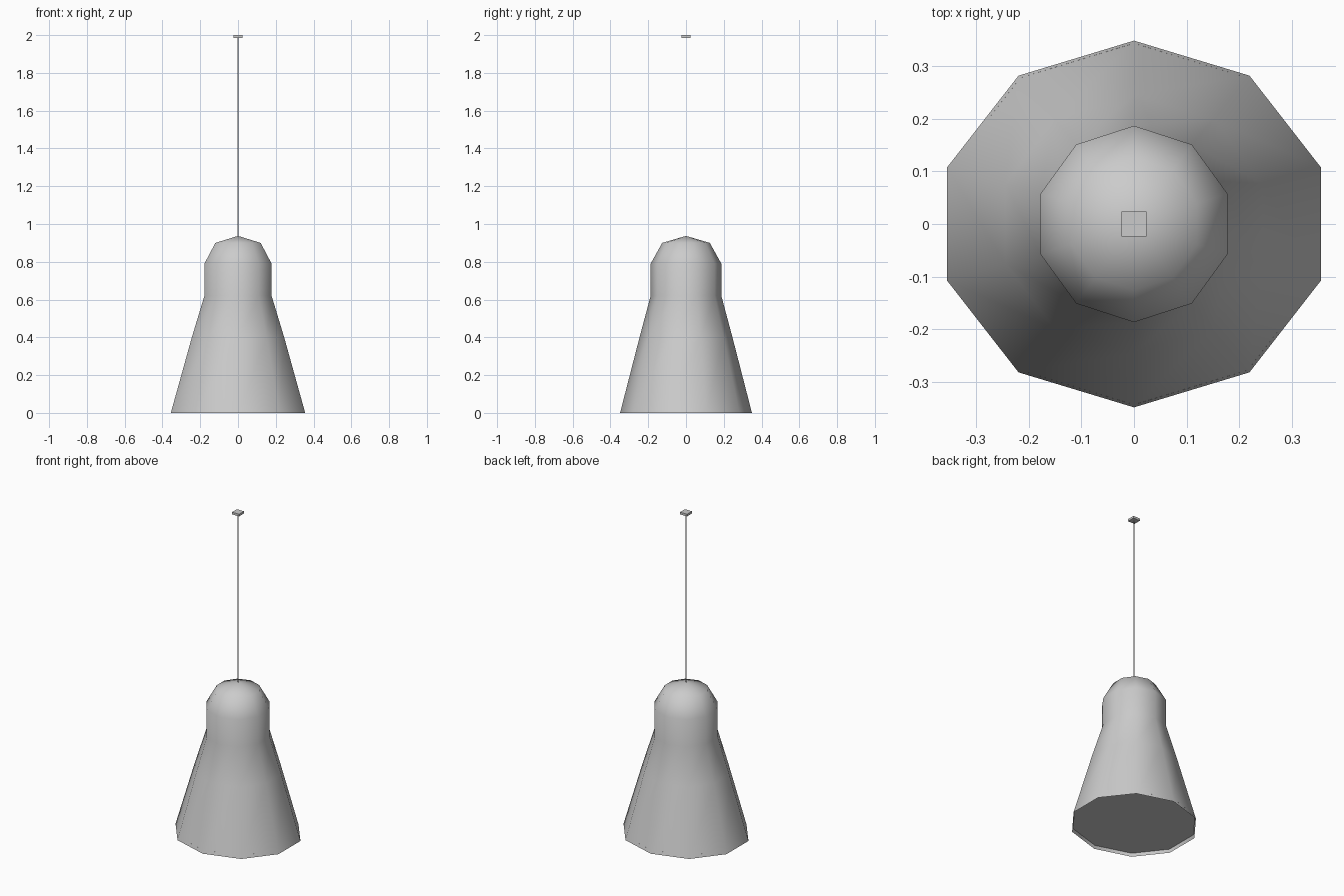
import bpy, bmesh, math

cube = bpy.data.objects.get("Cube")
if cube:
    bpy.data.objects.remove(cube)

grey = bpy.data.materials.new("light grey")
grey.use_nodes = True
colour = (0.6, 0.6, 0.6, 1)
grey.diffuse_color = colour
grey.node_tree.nodes["Principled BSDF"].inputs["Base Color"].default_value = colour

SIDES = 10


def add_object(name, bm):
    mesh = bpy.data.meshes.new(name)
    bm.to_mesh(mesh)
    bm.free()
    mesh.materials.append(grey)
    obj = bpy.data.objects.new(name, mesh)
    bpy.context.collection.objects.link(obj)
    return obj


def ring(bm, rx, ry, z):
    """Ten-sided ring with a corner towards the front and the back."""
    angles = [math.pi / 2 + math.tau * i / SIDES for i in range(SIDES)]
    return [bm.verts.new((rx * math.cos(a), ry * math.sin(a), z)) for a in angles]


def shell(name, rings, apex):
    """Loft rings from the mouth up to the apex."""
    bm = bmesh.new()
    loops = [ring(bm, *values) for values in rings]
    tip = bm.verts.new((0, 0, apex))
    for i in range(SIDES):
        j = (i + 1) % SIDES
        for low, high in zip(loops, loops[1:]):
            bm.faces.new((low[i], low[j], high[j], high[i]))
        bm.faces.new((loops[-1][i], loops[-1][j], tip))
    for face in bm.faces:
        face.smooth = True
    return add_object(name, bm)


def disc(name, rx, ry, z):
    """Flat ten-sided plate that faces down."""
    bm = bmesh.new()
    bm.faces.new(reversed(ring(bm, rx, ry, z)))
    return add_object(name, bm)


def box(name, size, z_low, z_high):
    bm = bmesh.new()
    bmesh.ops.create_cube(bm, size=1)
    bmesh.ops.scale(bm, verts=bm.verts, vec=(size[0], size[1], z_high - z_low))
    bmesh.ops.translate(bm, verts=bm.verts, vec=(0, 0, (z_low + z_high) / 2))
    return add_object(name, bm)


# Flared shade with a straight neck and a domed top
shell("shade", [
    (0.374, 0.349, 0),
    (0.257, 0.246, 0.4),
    (0.187, 0.187, 0.62),
    (0.187, 0.187, 0.79),
    (0.126, 0.126, 0.9),
], 0.937)

# Diffuser set just inside the mouth
disc("diffuser", 0.368, 0.344, 0.02)

# Hanging cord and ceiling plate
box("cord", (0.005, 0.002), 0.93, 1.99)
box("ceiling_plate", (0.048, 0.048), 1.986, 2)
